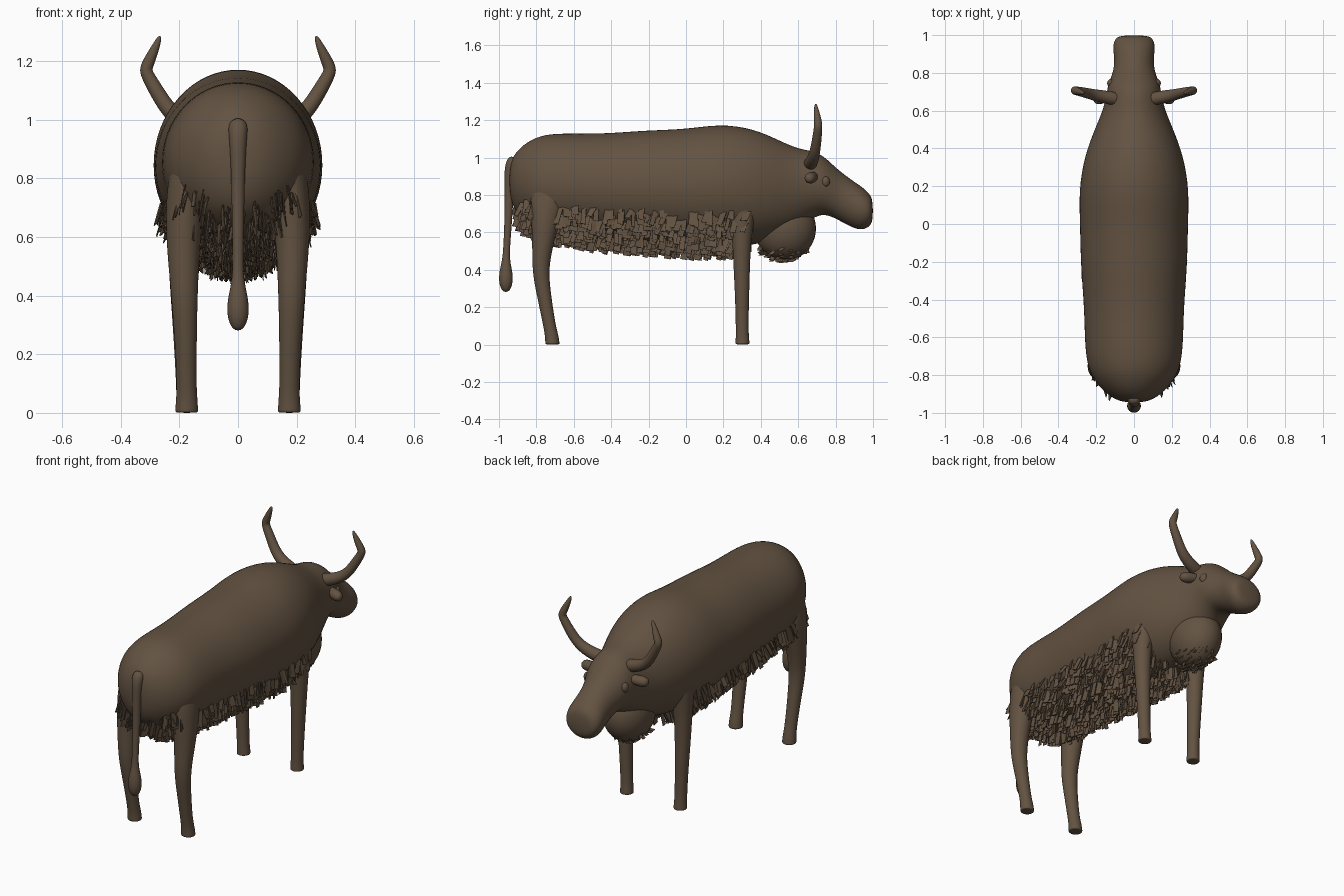
import bpy, bmesh, math, random
from mathutils import Vector

random.seed(4)
if "Cube" in bpy.data.objects:
    bpy.data.objects.remove(bpy.data.objects["Cube"], do_unlink=True)

COLOUR = (0.125, 0.086, 0.054, 1)
hide = bpy.data.materials.new("brown_hide")
hide.use_nodes = True
hide.diffuse_color = COLOUR
shader = hide.node_tree.nodes["Principled BSDF"]
shader.inputs["Base Color"].default_value = COLOUR
shader.inputs["Roughness"].default_value = 0.8


def make_object(name, bm):
    bmesh.ops.recalc_face_normals(bm, faces=bm.faces)
    mesh = bpy.data.meshes.new(name)
    bm.to_mesh(mesh)
    bm.free()
    mesh.materials.append(hide)
    obj = bpy.data.objects.new(name, mesh)
    bpy.context.collection.objects.link(obj)
    return obj


def loft(name, rings, sides=12):
    """Smooth skin over rings given as (centre, half axis u, half axis v)."""
    bm = bmesh.new()
    grow = 6 / (4 + 2 * math.cos(math.tau / sides))  # offsets subdivision shrinkage
    loops = []
    for c, u, v in rings:
        angles = [math.tau * i / sides for i in range(sides)]
        loops.append([bm.verts.new(c + grow * (u * math.cos(a) + v * math.sin(a))) for a in angles])
    for a, b in zip(loops, loops[1:]):
        for i in range(sides):
            j = (i + 1) % sides
            bm.faces.new((a[i], a[j], b[j], b[i]))
    bm.faces.new(loops[0][::-1])
    bm.faces.new(loops[-1])
    obj = make_object(name, bm)
    for p in obj.data.polygons:
        p.use_smooth = True
    sub = obj.modifiers.new("smooth", "SUBSURF")
    sub.levels = sub.render_levels = 2
    return obj


def tube(name, path, sides=10):
    """Round limb along a path of (x, y, z, radius)."""
    pts = [Vector(p[:3]) for p in path]
    rings = []
    for i, p in enumerate(pts):
        t = (pts[min(i + 1, len(pts) - 1)] - pts[max(i - 1, 0)]).normalized()
        u = Vector((0, 1, 0))
        u = (u - t * u.dot(t)).normalized()
        rings.append((p, u * path[i][3], t.cross(u) * path[i][3]))
    return loft(name, rings, sides)


def ball(name, centre, size):
    bm = bmesh.new()
    bmesh.ops.create_uvsphere(bm, u_segments=32, v_segments=20, radius=1)
    for v in bm.verts:
        v.co = Vector(a * s + c for a, s, c in zip(v.co, size, centre))
    obj = make_object(name, bm)
    for p in obj.data.polygons:
        p.use_smooth = True
    return obj


# Body and head: stations of (y, top, bottom, half width)
body = [
    (-0.945, 0.94, 0.82, 0.05), (-0.925, 1.01, 0.73, 0.11), (-0.87, 1.07, 0.66, 0.18),
    (-0.78, 1.12, 0.61, 0.24), (-0.66, 1.13, 0.585, 0.26), (-0.45, 1.125, 0.565, 0.262),
    (-0.22, 1.145, 0.545, 0.282), (0.0, 1.15, 0.53, 0.285), (0.18, 1.18, 0.52, 0.292),
    (0.36, 1.155, 0.53, 0.262), (0.5, 1.09, 0.57, 0.208), (0.6, 1.045, 0.62, 0.165),
    (0.68, 1.035, 0.68, 0.145), (0.74, 1.005, 0.70, 0.138), (0.8, 0.945, 0.675, 0.11),
    (0.87, 0.89, 0.635, 0.102), (0.93, 0.85, 0.61, 0.112), (0.975, 0.815, 0.625, 0.105),
    (1.0, 0.775, 0.655, 0.075)]
loft("body_and_head", [(Vector((0, y, (t + b) / 2)), Vector((w, 0, 0)),
                        Vector((0, 0, (t - b) / 2))) for y, t, b, w in body], 16)


def hide_point(y, angle):
    """Point on the body skin; angle is measured from straight down."""
    for a, b in zip(body, body[1:]):
        if a[0] <= y <= b[0]:
            f = (y - a[0]) / (b[0] - a[0])
            _, t, bot, w = [p + (q - p) * f for p, q in zip(a, b)]
            return Vector((w * math.sin(angle), y, (t + bot) / 2 - (t - bot) / 2 * math.cos(angle)))


# Dewlap under the neck
ball("dewlap", (0, 0.53, 0.62), (0.135, 0.165, 0.17))


# Shaggy coat: flat locks hanging from the lower body
def add_lock(bm, root, length, wide, along):
    side = along * wide / 2
    drop = Vector((random.uniform(-0.012, 0.012), random.uniform(-0.035, 0.005), -length))
    out = Vector((root.x * 0.06, 0, 0))
    corners = [root - side, root + side, root + side + drop + out, root - side + drop * 0.93 + out]
    bm.faces.new([bm.verts.new(c) for c in corners])


coat = bmesh.new()
for _ in range(1000):
    y = random.uniform(-0.9, 0.34)
    angle = random.uniform(-1.12, 1.12)
    root = hide_point(y, angle) + Vector((0, 0, 0.012))
    add_lock(coat, root, random.uniform(0.045, 0.095), random.uniform(0.02, 0.04),
             Vector((random.uniform(-0.35, 0.35), 1, 0)).normalized())
for _ in range(110):
    a, r = random.uniform(0, math.tau), random.uniform(0, 0.8)
    drop = 0.17 * math.sqrt(1 - r * r)
    root = Vector((0.135 * r * math.cos(a), 0.53 + 0.165 * r * math.sin(a), 0.63 - drop))
    add_lock(coat, root, random.uniform(0.01, 0.025), 0.025, Vector((0, 1, 0)))
locks = make_object("shaggy_coat", coat)
solid = locks.modifiers.new("thickness", "SOLIDIFY")
solid.thickness = 0.003
solid.offset = 0

# Legs: stations of (x, y, z, half width, half depth)
hind_leg = [(0.165, -0.73, 0.9, 0.06, 0.11), (0.18, -0.745, 0.72, 0.068, 0.085),
            (0.187, -0.76, 0.58, 0.057, 0.062), (0.184, -0.775, 0.45, 0.048, 0.047),
            (0.182, -0.775, 0.36, 0.043, 0.042), (0.178, -0.755, 0.24, 0.037, 0.037),
            (0.175, -0.73, 0.1, 0.033, 0.033), (0.175, -0.718, 0.05, 0.036, 0.036),
            (0.175, -0.714, 0.006, 0.039, 0.038), (0.175, -0.714, 0, 0.038, 0.037)]
front_leg = [(0.18, 0.3, 0.9, 0.06, 0.1), (0.19, 0.3, 0.68, 0.058, 0.066),
             (0.19, 0.298, 0.55, 0.049, 0.049), (0.188, 0.298, 0.4, 0.042, 0.043),
             (0.182, 0.3, 0.25, 0.037, 0.037), (0.177, 0.3, 0.08, 0.033, 0.033),
             (0.175, 0.302, 0.03, 0.035, 0.036), (0.175, 0.302, 0.006, 0.037, 0.037),
             (0.175, 0.302, 0, 0.036, 0.036)]
horn = [(0.06, 0.655, 0.955, 0.036), (0.14, 0.67, 0.972, 0.035), (0.22, 0.685, 1.01, 0.029),
        (0.265, 0.697, 1.075, 0.026), (0.305, 0.705, 1.145, 0.023), (0.316, 0.707, 1.17, 0.022),
        (0.306, 0.705, 1.195, 0.021), (0.28, 0.697, 1.25, 0.014), (0.265, 0.693, 1.288, 0.006)]
ear = [(0.09, 0.69, 0.9, 0.02), (0.13, 0.68, 0.897, 0.026), (0.17, 0.667, 0.892, 0.031),
       (0.2, 0.658, 0.888, 0.027), (0.215, 0.655, 0.886, 0.012)]

for side, s in (("left", 1), ("right", -1)):
    for name, leg in (("hind_leg", hind_leg), ("front_leg", front_leg)):
        loft(f"{side}_{name}", [(Vector((s * x, y, z)), Vector((w, 0, 0)), Vector((0, d, 0)))
                                for x, y, z, w, d in leg], 12)
    for name, path in (("horn", horn), ("ear", ear)):
        tube(f"{side}_{name}", [(s * x, y, z, r) for x, y, z, r in path])
    ball(f"{side}_eye", (s * 0.118, 0.745, 0.87), (0.024, 0.024, 0.03))

# Tail with its tuft
tube("tail", [(0, -0.88, 0.99, 0.03), (0, -0.92, 0.995, 0.034), (0, -0.94, 0.96, 0.032),
              (0, -0.945, 0.87, 0.025), (0, -0.948, 0.7, 0.021), (0, -0.957, 0.55, 0.018),
              (0, -0.962, 0.46, 0.018), (0, -0.963, 0.4, 0.033), (0, -0.963, 0.35, 0.038),
              (0, -0.963, 0.31, 0.032), (0, -0.963, 0.28, 0.014)])
